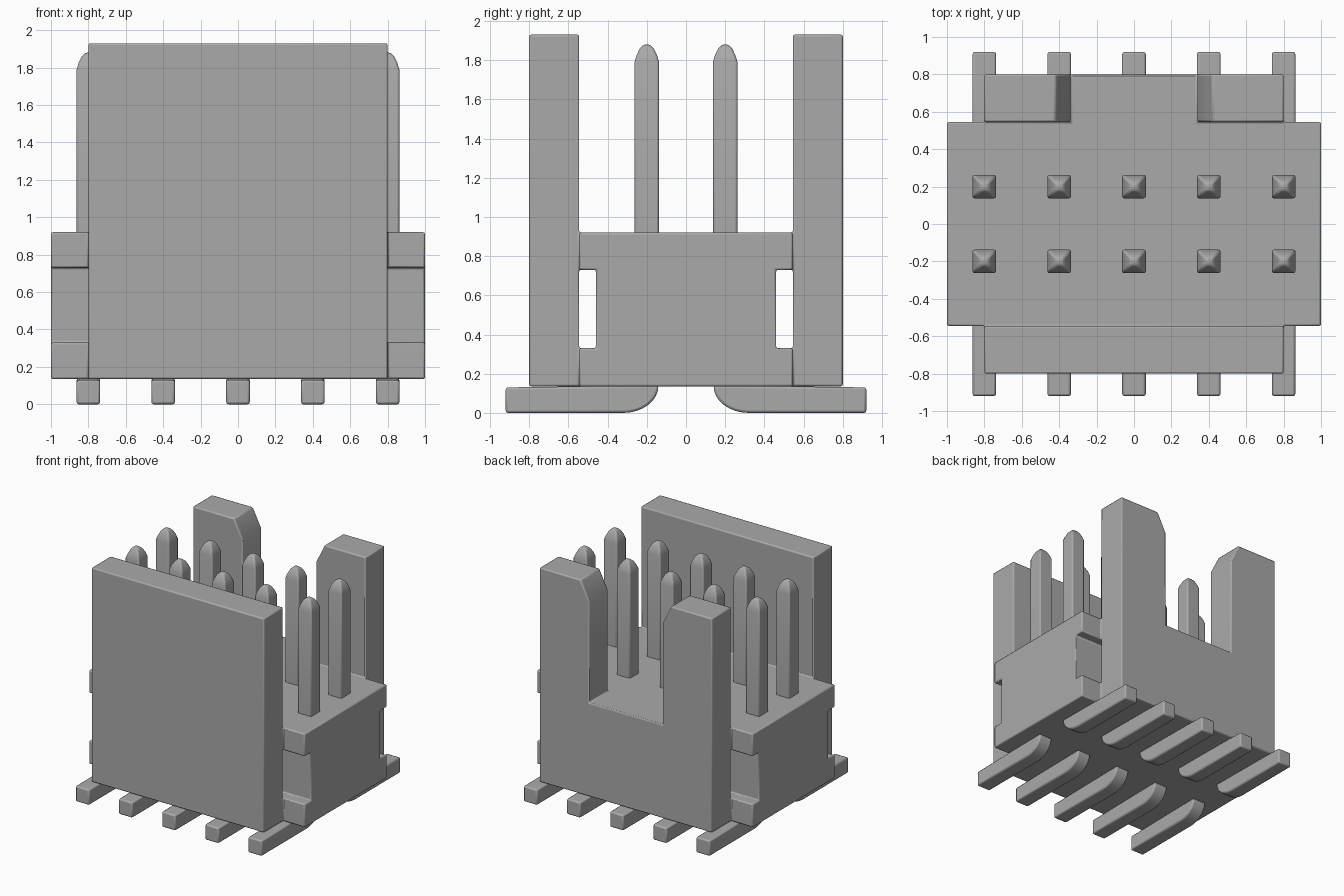
import bpy, bmesh, math
from mathutils import Vector

if "Cube" in bpy.data.objects:
    bpy.data.objects.remove(bpy.data.objects["Cube"], do_unlink=True)

grey = bpy.data.materials.new("matte_grey")
grey.use_nodes = True
COLOUR = (0.40, 0.40, 0.40, 1)
grey.diffuse_color = COLOUR
grey.node_tree.nodes["Principled BSDF"].inputs["Base Color"].default_value = COLOUR


def prism(name, profile, depth):
    """Extrude a closed 3D outline along the depth vector."""
    bm = bmesh.new()
    face = bm.faces.new([bm.verts.new(p) for p in profile])
    out = bmesh.ops.extrude_face_region(bm, geom=[face])
    moved = [g for g in out["geom"] if isinstance(g, bmesh.types.BMVert)]
    bmesh.ops.translate(bm, verts=moved, vec=Vector(depth))
    bmesh.ops.recalc_face_normals(bm, faces=bm.faces)
    return finish(name, bm)


def finish(name, bm):
    mesh = bpy.data.meshes.new(name)
    bm.to_mesh(mesh)
    bm.free()
    obj = bpy.data.objects.new(name, mesh)
    bpy.context.collection.objects.link(obj)
    mesh.materials.append(grey)
    return obj


def soften(obj, width):
    """Rounded edges with smooth shading."""
    bev = obj.modifiers.new("soft_edges", "BEVEL")
    bev.width, bev.segments = width, 2
    bev.limit_method = "ANGLE"
    bev.angle_limit = math.radians(35)
    bpy.ops.object.select_all(action="DESELECT")
    obj.select_set(True)
    bpy.context.view_layer.objects.active = obj
    bpy.ops.object.shade_smooth_by_angle(angle=math.radians(35))


BOTTOM, DECK, TOP = 0.135, 0.92, 1.93
IN, OUT = 0.545, 0.80

# Base block, with a side channel along its front and back
half = [(IN, BOTTOM), (IN, 0.33), (0.46, 0.33), (0.46, 0.73), (IN, 0.73), (IN, DECK)]
outline = half + [(-y, z) for y, z in reversed(half)]
housing = prism("housing", [(-1, y, z) for y, z in outline], (2, 0, 0))

# Full front wall
front = [(-OUT, BOTTOM), (OUT, BOTTOM), (OUT, TOP), (-OUT, TOP)]
front_wall = prism("front_wall", [(x, -OUT, z) for x, z in front], (0, OUT - IN, 0))

# Back wall with a central slot and chamfered inner corners
side = [(OUT, BOTTOM), (OUT, TOP), (0.42, TOP), (0.34, 1.77), (0.34, DECK)]
back = side + [(-x, z) for x, z in reversed(side)]
back_wall = prism("back_wall", [(x, IN, z) for x, z in back], (0, OUT - IN, 0))

# Merge the walls into the housing
for wall in (front_wall, back_wall):
    mod = housing.modifiers.new("join_wall", "BOOLEAN")
    mod.operation, mod.solver, mod.object = "UNION", "EXACT", wall
    bpy.context.view_layer.objects.active = housing
    bpy.ops.object.modifier_apply(modifier=mod.name)
    bpy.data.objects.remove(wall, do_unlink=True)
bm = bmesh.new()
bm.from_mesh(housing.data)
bmesh.ops.remove_doubles(bm, verts=bm.verts, dist=0.0005)
bmesh.ops.dissolve_limit(bm, angle_limit=0.02, verts=bm.verts, edges=bm.edges)
bm.to_mesh(housing.data)
bm.free()
soften(housing, 0.01)


def make_pin(name, x, y):
    """Square post with a rounded pointed tip."""
    bm = bmesh.new()
    rings = []
    for r, z in ((0.063, 0.88), (0.063, 1.79), (0.052, 1.825), (0.036, 1.86), (0.016, 1.88)):
        rings.append([bm.verts.new((x + sx * r, y + sy * r, z))
                      for sx, sy in ((-1, -1), (1, -1), (1, 1), (-1, 1))])
    for a, b in zip(rings, rings[1:]):
        for i in range(4):
            j = (i + 1) % 4
            bm.faces.new((a[i], a[j], b[j], b[i]))
    bm.faces.new(rings[-1])
    bm.faces.new(rings[0][::-1])
    soften(finish(name, bm), 0.01)


def make_foot(name, x, s):
    """Flat solder foot whose inner end curves up into the base."""
    curve = [(0.32 - 0.18 * math.sin(a), 0.14 - 0.14 * math.cos(a))
             for a in (math.pi / 2 * i / 8 for i in range(9))]
    pts = [(0.92, 0.13), (0.92, 0)] + curve
    soften(prism(name, [(x - 0.063, s * y, z) for y, z in pts], (0.126, 0, 0)), 0.012)


# Two rows of five contacts
for i in range(5):
    x = -0.8 + 0.4 * i
    for s, row in ((-1, "front"), (1, "back")):
        make_pin(f"{row}_pin_{i + 1}", x, s * 0.2)
        make_foot(f"{row}_foot_{i + 1}", x, s)
